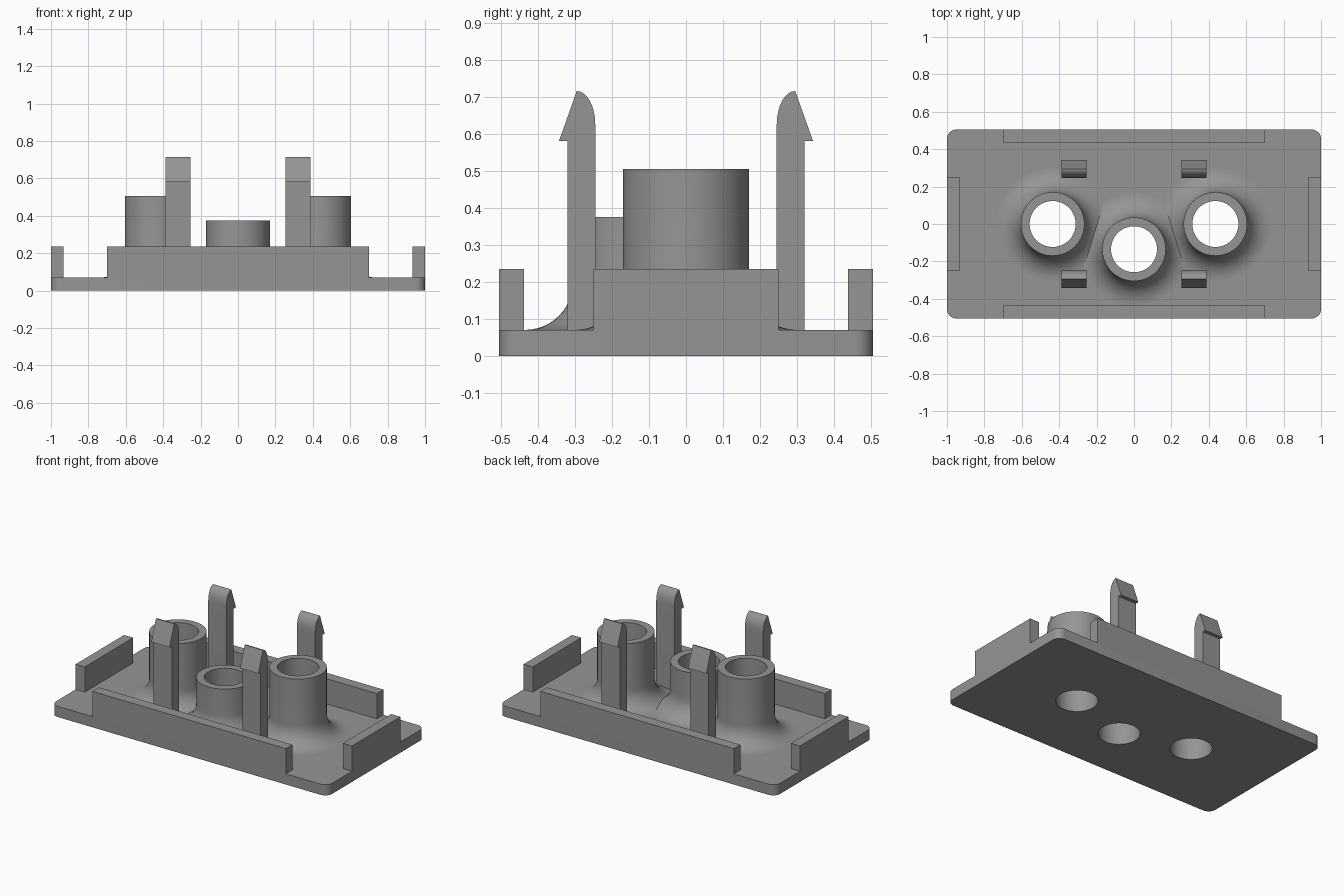
import bpy, bmesh, math

if "Cube" in bpy.data.objects:
    bpy.data.objects.remove(bpy.data.objects["Cube"])

grey = bpy.data.materials.new("mid_grey")
grey.diffuse_color = (0.30, 0.30, 0.30, 1)
grey.use_nodes = True
grey.node_tree.nodes["Principled BSDF"].inputs["Base Color"].default_value = grey.diffuse_color

PLATE_TOP = 0.07
BORE, TUBE_R, FILLET = 0.123, 0.17, 0.13
SEG = 64
# x, y, top height of each tube
TUBES = {"left_tube": (-0.435, 0, 0.505),
         "centre_tube": (0, -0.135, 0.375),
         "right_tube": (0.435, 0, 0.505)}


def make_object(name, bm, smooth=False):
    bmesh.ops.recalc_face_normals(bm, faces=bm.faces)
    mesh = bpy.data.meshes.new(name)
    bm.to_mesh(mesh)
    bm.free()
    ob = bpy.data.objects.new(name, mesh)
    bpy.context.collection.objects.link(ob)
    mesh.materials.append(grey)
    if smooth:
        smooth_edges(ob)
    return ob


def smooth_edges(ob):
    bpy.ops.object.select_all(action='DESELECT')
    ob.select_set(True)
    bpy.context.view_layer.objects.active = ob
    bpy.ops.object.shade_smooth_by_angle(angle=math.radians(30))


def prism(name, points, offset, smooth=False):
    """Extrude a closed outline of 3D points along an offset."""
    bm = bmesh.new()
    face = bm.faces.new([bm.verts.new(p) for p in points])
    ext = bmesh.ops.extrude_face_region(bm, geom=[face])
    moved = [v for v in ext["geom"] if isinstance(v, bmesh.types.BMVert)]
    bmesh.ops.translate(bm, verts=moved, vec=offset)
    return make_object(name, bm, smooth)


def box(name, x0, x1, y0, y1, z0, z1):
    return prism(name, [(x0, y0, z0), (x1, y0, z0), (x1, y1, z0), (x0, y1, z0)],
                 (0, 0, z1 - z0))


def circle(x, y, z, r):
    return [(x + r * math.cos(2 * math.pi * i / SEG),
             y + r * math.sin(2 * math.pi * i / SEG), z) for i in range(SEG)]


# Base plate with rounded corners
R = 0.05
outline = []
for k, (sx, sy) in enumerate([(1, 1), (-1, 1), (-1, -1), (1, -1)]):
    for i in range(9):
        a = math.pi / 2 * (k + i / 8)
        outline.append((sx * (1 - R) + R * math.cos(a),
                        sy * (0.505 - R) + R * math.sin(a), 0))
plate = prism("base_plate", outline, (0, 0, PLATE_TOP))

# Through holes under the tubes
for name, (x, y, top) in TUBES.items():
    cutter = prism(name + "_cutter", circle(x, y, -0.1, BORE), (0, 0, 0.3))
    mod = plate.modifiers.new("hole", 'BOOLEAN')
    mod.operation, mod.solver, mod.object = 'DIFFERENCE', 'EXACT', cutter
    bpy.context.view_layer.objects.active = plate
    bpy.ops.object.modifier_apply(modifier=mod.name)
    bpy.data.objects.remove(cutter)
smooth_edges(plate)

# Tubes flaring into the plate
for name, (x, y, top) in TUBES.items():
    profile = [(BORE, PLATE_TOP), (BORE, top), (TUBE_R, top)]
    for i in range(13):
        a = math.pi / 2 * i / 12
        profile.append((TUBE_R + FILLET * (1 - math.cos(a)),
                        PLATE_TOP + FILLET * (1 - math.sin(a))))
    bm = bmesh.new()
    rings = [[bm.verts.new(p) for p in circle(x, y, z, r)] for r, z in profile]
    for a, b in zip(rings, rings[1:]):
        for i in range(SEG):
            j = (i + 1) % SEG
            bm.faces.new((a[i], a[j], b[j], b[i]))
    make_object(name, bm, True)

# Rim walls on the four sides
for s, side in ((-1, "front"), (1, "back")):
    y0, y1 = sorted((s * 0.437, s * 0.505))
    box(side + "_wall", -0.7, 0.7, y0, y1, PLATE_TOP - 0.01, 0.235)
for s, side in ((-1, "left"), (1, "right")):
    x0, x1 = sorted((s * 0.934, s * 1.0))
    box(side + "_wall", x0, x1, -0.25, 0.25, PLATE_TOP - 0.01, 0.235)

# Snap clips: rounded inner shoulder, barbed outer edge
clip = [(0.245, PLATE_TOP - 0.01)]
for i in range(9):
    a = math.pi / 2 * i / 8
    clip.append((0.295 - 0.05 * math.cos(a), 0.625 + 0.09 * math.sin(a)))
clip += [(0.343, 0.58), (0.32, 0.58), (0.32, PLATE_TOP - 0.01)]
for sy, depth in ((-1, "front"), (1, "back")):
    for x0, side in ((-0.387, "left"), (0.255, "right")):
        prism(f"{depth}_{side}_clip", [(x0, sy * y, z) for y, z in clip],
              (0.132, 0, 0), True)
